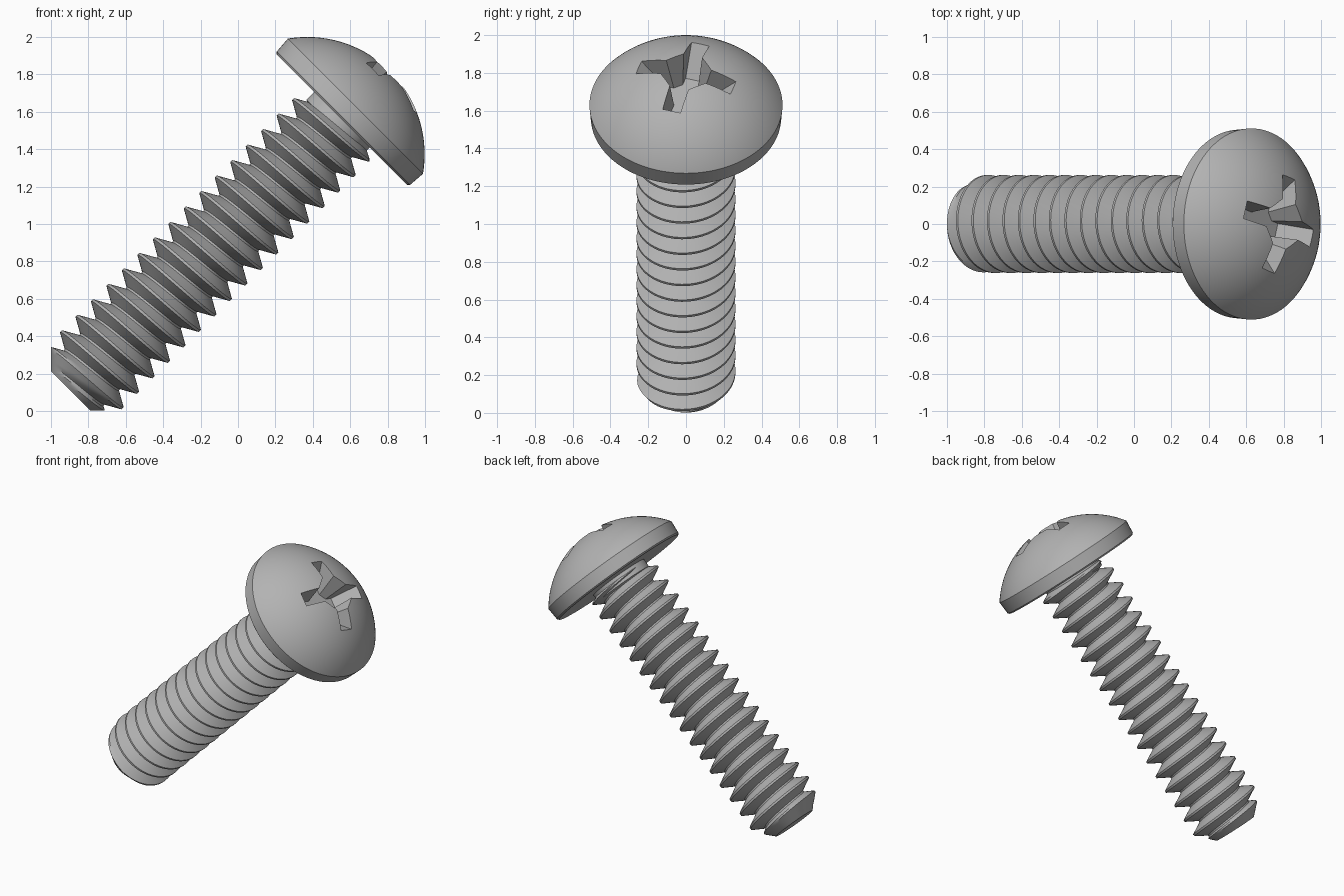
import bpy, bmesh
from math import sin, cos, pi, sqrt, radians
from mathutils import Matrix

cube = bpy.data.objects.get("Cube")
if cube:
    bpy.data.objects.remove(cube, do_unlink=True)

# Screw axis leans 45 degrees; parts are built along local z
TILT = Matrix.Translation((-0.501, 0, 0.501)) @ Matrix.Rotation(radians(45), 4, 'Y')

steel = bpy.data.materials.new("grey_steel")
steel.use_nodes = True
GREY = (0.45, 0.45, 0.45, 1)
steel.diffuse_color = GREY
steel.node_tree.nodes["Principled BSDF"].inputs["Base Color"].default_value = GREY


def make_object(name, bm):
    bmesh.ops.recalc_face_normals(bm, faces=bm.faces)
    mesh = bpy.data.meshes.new(name)
    bm.to_mesh(mesh)
    bm.free()
    mesh.materials.append(steel)
    obj = bpy.data.objects.new(name, mesh)
    bpy.context.collection.objects.link(obj)
    obj.matrix_world = TILT
    return obj


def activate(obj):
    bpy.ops.object.select_all(action='DESELECT')
    obj.select_set(True)
    bpy.context.view_layer.objects.active = obj


def smooth(obj):
    activate(obj)
    bpy.ops.object.shade_smooth_by_angle(angle=radians(30))


def lathe(name, profile, steps=96):
    bm = bmesh.new()
    verts = [bm.verts.new((r, 0, z)) for r, z in profile]
    edges = [bm.edges.new(pair) for pair in zip(verts, verts[1:])]
    bmesh.ops.spin(bm, geom=verts + edges, cent=(0, 0, 0), axis=(0, 0, 1),
                   angle=2 * pi, steps=steps)
    bmesh.ops.remove_doubles(bm, verts=bm.verts, dist=1e-5)
    return make_object(name, bm)


# Domed head: flat underside, short rim, spherical cap
DOME_R, DOME_Z, RIM = 0.627, 1.233, 0.511
profile = [(0, 1.495), (0.494, 1.495), (0.504, 1.505)]
for i in range(19):
    r = RIM * cos(i / 18 * pi / 2) if i < 18 else 0
    profile.append((r, DOME_Z + sqrt(DOME_R ** 2 - r ** 2)))
head = lathe("head", profile)

# Cross recess: tapered four-armed cutter
bm = bmesh.new()
rings = []
for z, length, half, inner in ((1.66, 0.13, 0.042, 0.08), (1.95, 0.40, 0.056, 0.15)):
    ring = []
    for arm in range(4):
        a = radians(-17 + 90 * arm)
        for x, y in ((inner, -half), (length, -half), (length, half), (inner, half)):
            ring.append(bm.verts.new((x * cos(a) - y * sin(a), x * sin(a) + y * cos(a), z)))
    rings.append(ring)
low, high = rings
bm.faces.new(low)
bm.faces.new(high)
for i in range(len(low)):
    j = (i + 1) % len(low)
    bm.faces.new((low[i], low[j], high[j], high[i]))
cutter = make_object("recess_cutter", bm)
cutter.hide_render = True
bpy.context.view_layer.update()

cut = head.modifiers.new("cross_recess", 'BOOLEAN')
cut.operation = 'DIFFERENCE'
cut.solver = 'EXACT'
cut.object = cutter
activate(head)
bpy.ops.object.modifier_apply(modifier=cut.name)
bpy.data.objects.remove(cutter, do_unlink=True)
smooth(head)

# Plain neck under the head
smooth(lathe("neck", [(0, 1.42), (0.17, 1.42), (0.21, 1.435), (0.21, 1.5), (0, 1.5)]))

# Threaded shank: helical grid, clamped to a chamfered tip and a run-out
PITCH, CREST, ROOT = 0.117, 0.262, 0.18
START, TIP, TOP = -0.309 - 4 * PITCH, -0.556, 1.51
SEGS, TURNS, FLANK = 72, 21, 4
section = []
for k in range(FLANK + 1):
    f = k / FLANK
    section.append((0.06 + 0.39 * f, CREST + (ROOT - CREST) * f))
section += [(1 - u, r) for u, r in reversed(section)]
K = len(section)
ROWS = TURNS * K

bm = bmesh.new()
grid = []
for i in range(SEGS):
    a = 2 * pi * i / SEGS
    column = []
    for j in range(ROWS):
        u, r = section[j % K]
        z = START + PITCH * (j // K + u + i / SEGS)
        z = min(max(z, TIP), TOP)
        r = min(r, z + 0.706, max(ROOT, ROOT + 2 * (1.487 - z)))
        column.append(bm.verts.new((r * cos(a), r * sin(a), z)))
    grid.append(column)
for i in range(SEGS):
    wrap = i == SEGS - 1
    nxt, shift = (grid[0], K) if wrap else (grid[i + 1], 0)
    for j in range(ROWS - 1 - shift):
        bm.faces.new((grid[i][j], nxt[j + shift], nxt[j + 1 + shift], grid[i][j + 1]))
bmesh.ops.remove_doubles(bm, verts=bm.verts, dist=1e-5)
bmesh.ops.delete(bm, geom=[v for v in bm.verts if not v.link_faces], context='VERTS')
bmesh.ops.holes_fill(bm, edges=[e for e in bm.edges if e.is_boundary], sides=0)
smooth(make_object("threaded_shank", bm))
